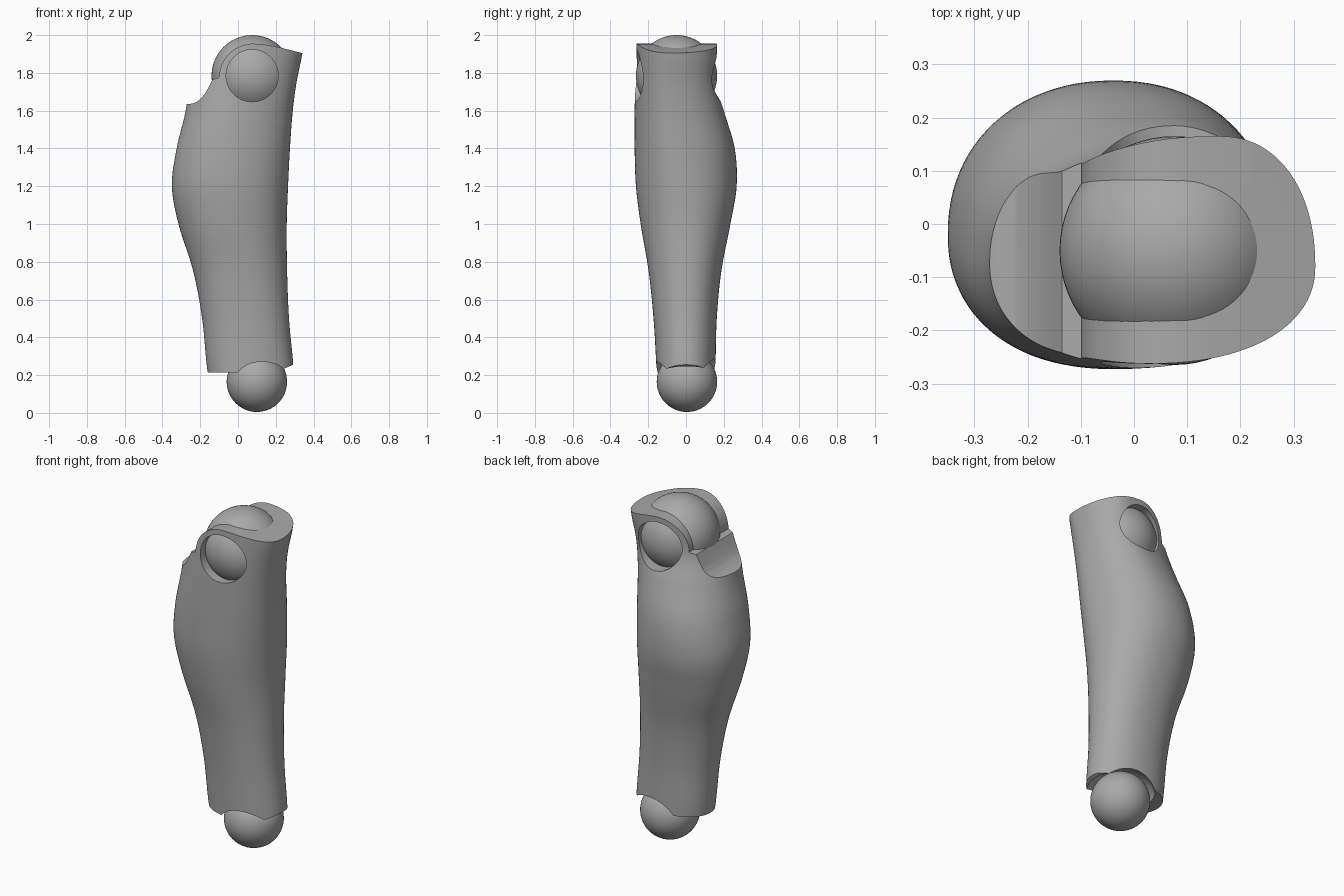
import bpy, bmesh, math

cube = bpy.data.objects.get("Cube")
if cube:
    bpy.data.objects.remove(cube, do_unlink=True)

grey = bpy.data.materials.new("plain grey")
grey.use_nodes = True
COLOUR = (0.4, 0.4, 0.4, 1)
grey.diffuse_color = COLOUR
grey.node_tree.nodes["Principled BSDF"].inputs["Base Color"].default_value = COLOUR

KNEE, KNEE_R = (0.075, -0.05, 1.785), 0.215
ANKLE, ANKLE_R = (0.1, 0.005, 0.165), 0.16

# Leg sections: height, left x, right x, front y, back y,
# x of the front peak, x of the back peak, y of the side peaks
SECTIONS = [
    (0.10, -.14, .30, -.15, .15, .06, .06, 0),
    (0.25, -.165, .293, -.157, .156, .06, .06, 0),
    (0.5, -.19, .27, -.172, .163, .04, .05, 0),
    (0.75, -.237, .26, -.198, .187, .01, .02, 0),
    (1.0, -.315, .258, -.24, .235, -.04, -.02, 0),
    (1.2, -.35, .265, -.265, .268, -.06, -.04, -.02),
    (1.4, -.325, .275, -.272, .258, -.05, -.02, -.05),
    (1.6, -.277, .29, -.272, .2, -.02, .05, -.07),
    (1.75, -.26, .31, -.268, .157, .01, .13, -.08),
    (1.9, -.25, .34, -.263, .163, .03, .16, -.08),
    (2.05, -.25, .36, -.262, .17, .03, .16, -.08),
]
SIDES, STEPS = 96, 8


def mesh_object(name, bm):
    bmesh.ops.recalc_face_normals(bm, faces=bm.faces)
    mesh = bpy.data.meshes.new(name)
    bm.to_mesh(mesh)
    bm.free()
    obj = bpy.data.objects.new(name, mesh)
    bpy.context.collection.objects.link(obj)
    obj.data.materials.append(grey)
    return obj


def ball(name, centre, radius):
    bm = bmesh.new()
    bmesh.ops.create_uvsphere(bm, u_segments=64, v_segments=32, radius=radius)
    bmesh.ops.translate(bm, verts=bm.verts, vec=centre)
    return mesh_object(name, bm)


def prism(name, outline):
    """Extrude an x-z outline along y."""
    bm = bmesh.new()
    face = bm.faces.new([bm.verts.new((x, -1, z)) for x, z in outline])
    new = bmesh.ops.extrude_face_region(bm, geom=[face])["geom"]
    moved = [v for v in new if isinstance(v, bmesh.types.BMVert)]
    bmesh.ops.translate(bm, verts=moved, vec=(0, 2, 0))
    return mesh_object(name, bm)


def arc(centre, radius, start, end, count):
    angles = [math.radians(start + (end - start) * i / count) for i in range(count + 1)]
    return [(centre[0] + radius * math.cos(a), centre[-1] + radius * math.sin(a)) for a in angles]


def spline_rows(rows):
    """Pass a smooth spline, spaced by height, through the section rows."""
    def slope(i, k):
        a, b = rows[max(i - 1, 0)], rows[min(i + 1, len(rows) - 1)]
        return (b[k] - a[k]) / (b[0] - a[0])
    for i in range(len(rows) - 1):
        p, q = rows[i], rows[i + 1]
        h = q[0] - p[0]
        for s in range(STEPS):
            t = s / STEPS
            u = t * t * (3 - 2 * t)
            yield [p[0] + h * t] + [
                p[k] + (q[k] - p[k]) * u
                + h * t * (1 - t) * ((1 - t) * slope(i, k) - t * slope(i + 1, k))
                for k in range(1, len(p))]
    yield rows[-1]


def section_point(row, angle):
    z, left, right, front, back, front_x, back_x, mid_y = row
    c, s = math.cos(angle), math.sin(angle)
    peak_x = back_x if s > 0 else front_x
    side_x, end_y = (right if c > 0 else left), (back if s > 0 else front)
    return (peak_x + (side_x - peak_x) * abs(c) ** 0.93,
            mid_y + (end_y - mid_y) * abs(s) ** 0.93, z)


def boolean(obj, cutter, operation):
    mod = obj.modifiers.new(cutter.name, "BOOLEAN")
    mod.object, mod.operation, mod.solver = cutter, operation, "EXACT"
    cutter.hide_render = True
    cutter.hide_set(True)


# Lofted calf body
bm = bmesh.new()
rings = [[bm.verts.new(section_point(row, math.tau * i / SIDES)) for i in range(SIDES)]
         for row in spline_rows(SECTIONS)]
for low, high in zip(rings, rings[1:]):
    for i in range(SIDES):
        j = (i + 1) % SIDES
        bm.faces.new((low[i], low[j], high[j], high[i]))
bm.faces.new(rings[0])
bm.faces.new(rings[-1])
calf = mesh_object("calf", bm)

# Trim to the sloped knee rim, the bending notch and the ankle edge
outline = [(-.5, .215), (.2, .215), (.5, .345), (.5, 1.87), (.34, 1.905), (.22, 1.935), (.14, 1.95)]
outline += arc((.08, 1.775), .18, 90, 180, 14)
outline += [(-.135, 1.765), (-.155, 1.725), (-.175, 1.69), (-.195, 1.665),
            (-.22, 1.645), (-.25, 1.636), (-.5, 1.63)]
boolean(calf, prism("trim_outline", outline), "INTERSECT")

# Round knee windows and ankle socket
boolean(calf, prism("knee_window_cutter", arc(KNEE, .138, 0, 354, 59)), "DIFFERENCE")
boolean(calf, ball("ankle_socket_cutter", ANKLE, .192), "DIFFERENCE")

# Bake the cuts, then drop the helpers
bpy.context.view_layer.update()
baked = bpy.data.meshes.new_from_object(calf.evaluated_get(bpy.context.evaluated_depsgraph_get()))
cutters = [m.object for m in calf.modifiers]
calf.modifiers.clear()
calf.data = baked
for cutter in cutters:
    bpy.data.objects.remove(cutter, do_unlink=True)

# Joint balls
knee_ball = ball("knee_ball", KNEE, KNEE_R)
ankle_ball = ball("ankle_ball", ANKLE, ANKLE_R)

for obj in (calf, knee_ball, ankle_ball):
    bpy.ops.object.select_all(action="DESELECT")
    obj.select_set(True)
    bpy.context.view_layer.objects.active = obj
    bpy.ops.object.shade_smooth_by_angle(angle=math.radians(30))
